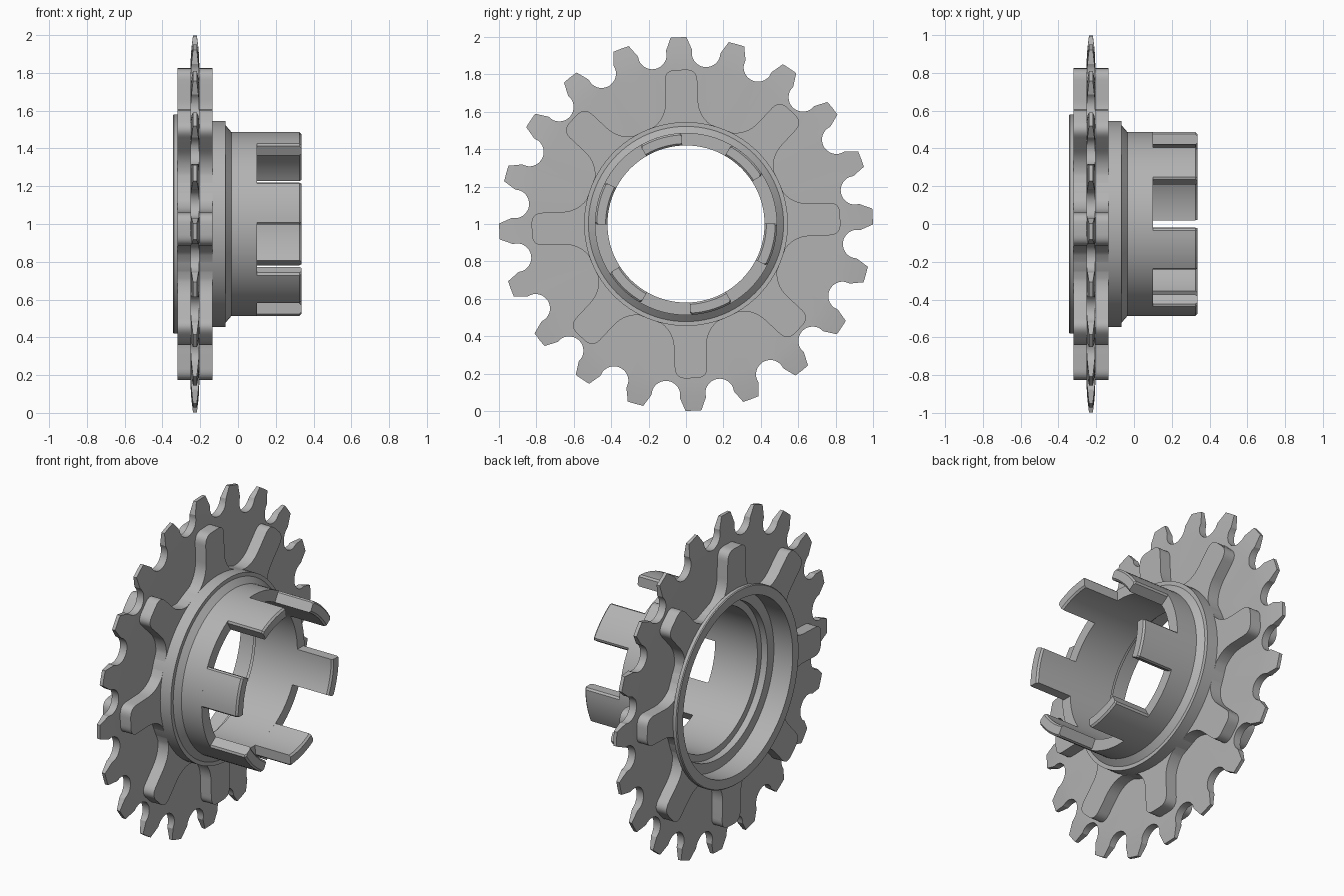
import bpy, bmesh
from math import sin, cos, tau, radians, hypot, atan2

cube = bpy.data.objects.get("Cube")
if cube:
    bpy.data.objects.remove(cube)

steel = bpy.data.materials.new("grey steel")
steel.use_nodes = True
GREY = (0.45, 0.45, 0.45, 1)
steel.diffuse_color = GREY
steel.node_tree.nodes["Principled BSDF"].inputs["Base Color"].default_value = GREY


def polar(x, r, a):
    """Point at radius r and angle a around the wheel axis."""
    return (x, r * cos(a), 1 + r * sin(a))


def loft(name, loops, close_ends):
    """Skin closed loops of points; join last to first or cap both ends."""
    bm = bmesh.new()
    rows = [[bm.verts.new(p) for p in loop] for loop in loops]
    n = len(rows[0])
    pairs = list(zip(rows, rows[1:]))
    if close_ends:
        pairs.append((rows[-1], rows[0]))
    else:
        bm.faces.new(rows[0])
        bm.faces.new(rows[-1])
    for a, b in pairs:
        for i in range(n):
            j = (i + 1) % n
            bm.faces.new((a[i], a[j], b[j], b[i]))
    bmesh.ops.recalc_face_normals(bm, faces=bm.faces)
    mesh = bpy.data.meshes.new(name)
    bm.to_mesh(mesh)
    bm.free()
    mesh.materials.append(steel)
    obj = bpy.data.objects.new(name, mesh)
    bpy.context.collection.objects.link(obj)
    bpy.ops.object.select_all(action="DESELECT")
    obj.select_set(True)
    bpy.context.view_layer.objects.active = obj
    bpy.ops.object.shade_smooth_by_angle(angle=radians(28))
    return obj


def repeat(points, count, offset):
    """Repeat local (along, across) points round the axis as (radius, angle)."""
    return [(hypot(u, v), atan2(v, u) + offset + k * tau / count)
            for k in range(count) for u, v in points]


def fillet(prev, corner, nxt, size, steps=7):
    """Round one corner with a quadratic curve."""
    def toward(q):
        d = hypot(q[0] - corner[0], q[1] - corner[1])
        return [c + (e - c) * size / d for c, e in zip(corner, q)]
    a, b = toward(prev), toward(nxt)
    return [tuple((1 - t) ** 2 * p + 2 * t * (1 - t) * c + t * t * q
                  for p, c, q in zip(a, corner, b))
            for t in (i / steps for i in range(steps + 1))]


# Toothed plate: round roller seats between tapered teeth
TEETH = 20
TOOTH_OFFSET = radians(2.3)
half = tau / TEETH / 2
seat = [(0.922 - 0.077 * cos(t), 0.077 * sin(t))
        for t in (radians(-95 + 190 * i / 16) for i in range(17))]
tip = [(0.999 * cos(half + s), 0.999 * sin(half + s)) for s in (-0.043, 0, 0.043)]
outline = repeat(seat + tip, TEETH, TOOTH_OFFSET + half)
BASE = 0.835


def plate_loop(blend, side):
    loop = []
    for r, a in outline:
        rr = BASE + (r - BASE) * blend
        thick = 0.023 - 0.013 * ((rr - BASE) / (1 - BASE)) ** 2
        loop.append(polar(-0.228 + side * thick, rr, a))
    return loop


def core_loop(side):
    return [polar(-0.228 + side * 0.023, 0.535, a) for r, a in outline]


loft("toothed_plate",
     [core_loop(-1)] + [plate_loop(b, -1) for b in (0, 0.5, 1)]
     + [plate_loop(b, 1) for b in (1, 0.5, 0)] + [core_loop(1)], True)

# Eight-armed spider on both sides of the plate
W, TIP, ROOT = 0.087, 0.825, 0.581
corners = [(ROOT, -W), (TIP, -W), (TIP, W), (ROOT, W)]
c, s = cos(tau / 8), sin(tau / 8)
before = (ROOT * c - W * s, -ROOT * s - W * c)
before = (ROOT * c + W * -s, -ROOT * s + W * c)
after = (before[0], -before[1])
path = [before] + corners + [after]
arm = []
for i, size in enumerate((0.08, 0.06, 0.06, 0.08), 1):
    arm += fillet(path[i - 1], path[i], path[i + 1], size)
arms = repeat(arm, 8, radians(2))
loft("spider", [[polar(x, r or 0.53, a) for r, a in ring] for x, ring in (
    (-0.32, [(0, a) for r, a in arms]), (-0.32, arms),
    (-0.135, arms), (-0.135, [(0, a) for r, a in arms]))], True)

# Hub: back lip, stepped bore, shoulder and sleeve turned from one profile
hub = [(-0.345, 0.52), (-0.345, 0.575), (-0.34, 0.58), (-0.32, 0.58),
       (-0.32, 0.545), (-0.065, 0.545), (-0.065, 0.522), (-0.035, 0.487),
       (0.1, 0.487), (0.1, 0.42), (-0.18, 0.42), (-0.18, 0.46),
       (-0.22, 0.46), (-0.22, 0.52)]
SEG = 96
loft("hub", [[polar(x, r, tau * k / SEG) for k in range(SEG)] for x, r in hub], True)

# Six sleeve fingers with chamfered rims
for k in range(6):
    start, end = radians(32.7 + 60 * k), radians(60.3 + 60 * k)
    edge = radians(1.2)
    angles = [start] + [start + edge + (end - start - 2 * edge) * i / 7
                        for i in range(8)] + [end]
    loops = []
    for a in angles:
        outer = 0.477 if a in (start, end) else 0.487
        section = [(0.1, 0.42), (0.1, outer), (0.325, outer),
                   (0.335, outer - 0.01), (0.335, 0.43), (0.325, 0.42)]
        loops.append([polar(x, r, a) for x, r in section])
    loft("sleeve_finger_%d" % (k + 1), loops, False)
